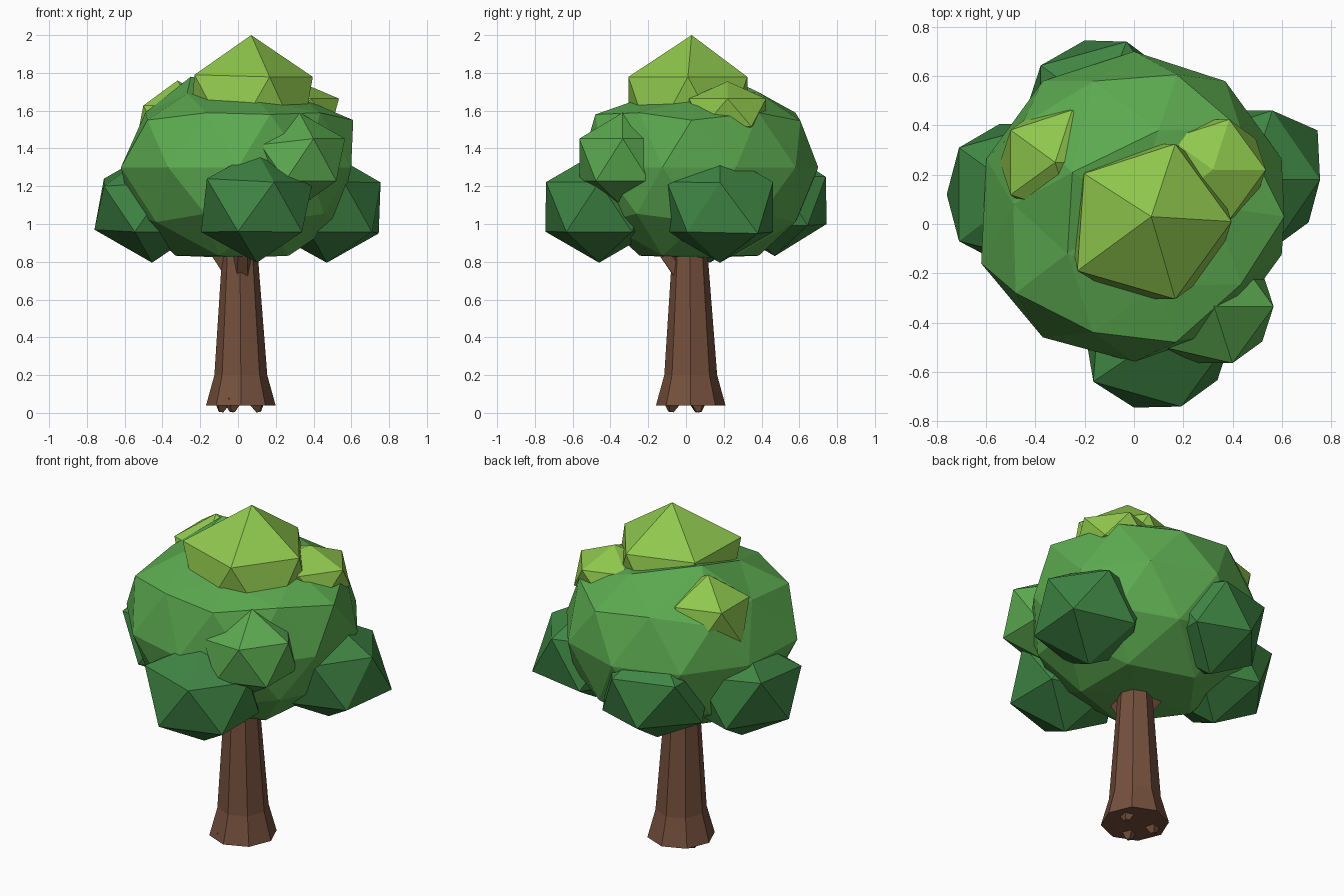
import bpy
import bmesh
from math import cos, sin, radians
from mathutils import Vector, Matrix

cube = bpy.data.objects.get("Cube")
if cube:
    bpy.data.objects.remove(cube, do_unlink=True)


def to_linear(c):
    c /= 255
    return c / 12.92 if c <= 0.04045 else ((c + 0.055) / 1.055) ** 2.4


def material(name, *rgb):
    mat = bpy.data.materials.new(name)
    colour = [to_linear(c) for c in rgb] + [1.0]
    mat.use_nodes = True
    mat.diffuse_color = colour
    bsdf = next(n for n in mat.node_tree.nodes if n.type == 'BSDF_PRINCIPLED')
    bsdf.inputs["Base Color"].default_value = colour
    return mat


bark = material("bark brown", 117, 80, 61)
leaf = material("leaf green", 92, 170, 80)
dark_leaf = material("dark leaf green", 63, 133, 68)
lime = material("lime green", 143, 199, 77)


def finish(name, bm, mat):
    bmesh.ops.recalc_face_normals(bm, faces=bm.faces)
    mesh = bpy.data.meshes.new(name)
    bm.to_mesh(mesh)
    bm.free()
    mesh.materials.append(mat)
    obj = bpy.data.objects.new(name, mesh)
    bpy.context.collection.objects.link(obj)
    return obj


def clump(name, centre, radius, height, mat, detail=1, floor=0, pulls=()):
    """Faceted ball of leaves; each pull drags the nearest corner to a point."""
    bm = bmesh.new()
    bmesh.ops.create_icosphere(bm, subdivisions=detail, radius=1)
    for v in bm.verts:
        v.co = Vector((v.co.x * radius, v.co.y * radius, v.co.z * height)) + Vector(centre)
        v.co.z = max(v.co.z, floor)
    for target in map(Vector, pulls):
        min(bm.verts, key=lambda v: (v.co - target).length).co = target
    return finish(name, bm, mat)


def spike(name, start, end, r1, r2, sides=5):
    """Tapered stick between two points."""
    a, b = Vector(start), Vector(end)
    turn = (b - a).to_track_quat('Z', 'Y').to_matrix().to_4x4()
    bm = bmesh.new()
    bmesh.ops.create_cone(bm, cap_ends=True, segments=sides, radius1=r1, radius2=r2,
                          depth=(b - a).length,
                          matrix=Matrix.Translation((a + b) / 2) @ turn)
    return finish(name, bm, bark)


# Trunk: eight-sided, flared at the foot
bm = bmesh.new()
rings = []
for z, r, x, y in ((0.04, 0.184, 0.015, 0.025), (0.2, 0.14, 0.015, 0.025),
                   (0.9, 0.09, 0.01, 0.02)):
    rings.append([bm.verts.new((x + r * cos(radians(45 * i)), y + r * sin(radians(45 * i)), z))
                  for i in range(8)])
for low, high in zip(rings, rings[1:]):
    for i in range(8):
        j = (i + 1) % 8
        bm.faces.new((low[i], low[j], high[j], high[i]))
bm.faces.new(rings[0])
bm.faces.new(rings[-1])
finish("trunk", bm, bark)

# Root tips under the foot
for i, (x, y) in enumerate(((0.11, 0.07), (-0.03, -0.08), (-0.09, 0.06))):
    spike(f"root_tip_{i + 1}", (x * 0.9, y * 0.9, 0.07), (x, y, 0.005), 0.06, 0.015, 4)

# Short branches reaching into the crown
for i, angle in enumerate((-88, 165)):
    dx, dy = cos(radians(angle)), sin(radians(angle))
    spike(f"branch_{i + 1}", (0.02 + 0.04 * dx, 0.02 + 0.04 * dy, 0.73),
          (0.02 + 0.18 * dx, 0.02 + 0.18 * dy, 0.92), 0.05, 0.04)

# Main crown, uneven on top, and its side bulge
clump("crown", (0, 0.07, 1.3), 0.63, 0.55, leaf, detail=2, floor=0.82,
      pulls=((0, 0.05, 1.7), (0.33, 0.07, 1.67), (0.1, 0.38, 1.7), (-0.25, 0.21, 1.78),
             (-0.27, -0.12, 1.69), (0.1, -0.25, 1.66), (0.61, 0.03, 1.55),
             (0.17, -0.48, 1.58), (-0.48, -0.28, 1.55), (-0.49, 0.08, 1.59),
             (-0.37, -0.46, 1.3), (-0.62, -0.16, 1.3)))
clump("crown_bulge", (0.325, -0.335, 1.34), 0.27, 0.25, leaf,
      pulls=((0.12, -0.5, 1.42),))

# Dark clumps around the lower crown
for side, x, y, z, pulls in (
        ("front", 0.1, -0.46, 1.09, ((-0.165, -0.64, 1.24), (0, -0.745, 0.96))),
        ("left", 0.47, 0.18, 1.09, ((0.745, 0.38, 0.95), (0.755, 0.18, 1.22))),
        ("right", -0.455, 0.125, 1.09,
         ((-0.76, 0.12, 0.97), (-0.71, 0.31, 1.24), (-0.71, -0.07, 1.2))),
        ("back", -0.14, 0.47, 1.125, ((-0.2, 0.745, 1), (-0.03, 0.74, 1.25)))):
    clump(f"{side}_lower_clump", (x, y, z), 0.33, 0.295, dark_leaf, pulls=pulls)

# Bright clumps on top
clump("top_clump", (0.065, 0.01, 1.6), 0.37, 0.4, lime,
      pulls=((0.07, 0.03, 2), (-0.23, -0.19, 1.79)))
clump("left_upper_clump", (0.32, 0.22, 1.59), 0.24, 0.165, lime)
clump("right_upper_clump", (-0.32, 0.25, 1.52), 0.25, 0.24, lime)
